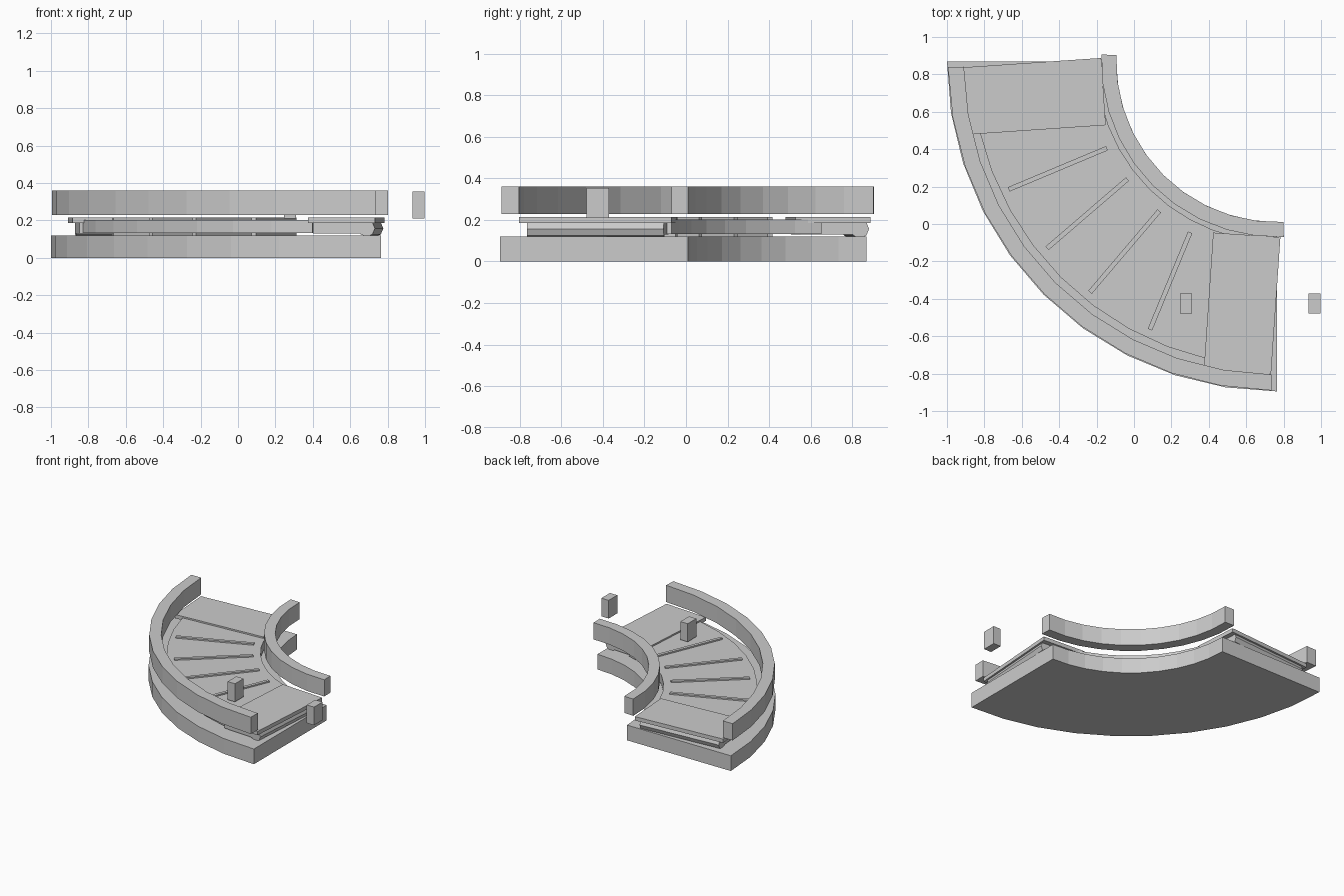
import bpy, bmesh
from math import radians, cos, sin, pi
from mathutils import Matrix, Vector

if "Cube" in bpy.data.objects:
    bpy.data.objects.remove(bpy.data.objects["Cube"])

CX, CY = 0.765, 0.87          # centre of the bend


def finish(bm, name):
    bmesh.ops.recalc_face_normals(bm, faces=bm.faces)
    me = bpy.data.meshes.new(name)
    bm.to_mesh(me)
    bm.free()
    ob = bpy.data.objects.new(name, me)
    bpy.context.collection.objects.link(ob)
    return ob


def arc(name, r0, r1, z0, z1, a0=180, a1=270, n=10):
    """Curved bar with rectangular section swept around the bend centre."""
    bm = bmesh.new()
    rings = []
    for i in range(n + 1):
        a = radians(a0 + (a1 - a0) * i / n)
        rings.append([bm.verts.new((CX + r * cos(a), CY + r * sin(a), z))
                      for r, z in ((r0, z0), (r1, z0), (r1, z1), (r0, z1))])
    for p, q in zip(rings, rings[1:]):
        for k in range(4):
            bm.faces.new((p[k], p[(k + 1) % 4], q[(k + 1) % 4], q[k]))
    bm.faces.new(rings[0])
    bm.faces.new(rings[-1])
    return finish(bm, name)


def box(name, center, size, angle=0):
    bm = bmesh.new()
    bmesh.ops.create_cube(bm, size=1)
    bmesh.ops.scale(bm, vec=size, verts=bm.verts)
    ob = finish(bm, name)
    ob.location = center
    ob.rotation_euler.z = radians(angle)
    return ob


def drum(name, center, radius, length, angle):
    """Low-sided roller lying along the given direction."""
    bm = bmesh.new()
    bmesh.ops.create_cone(bm, cap_ends=True, segments=8, radius1=radius,
                          radius2=radius, depth=length,
                          matrix=Matrix.Rotation(pi / 2, 4, 'Y'))
    ob = finish(bm, name)
    ob.location = center
    ob.rotation_euler.z = radians(angle)
    return ob


# Base and guard rails
arc("base", 0.86, 1.765, 0, 0.12)
arc("outer_rail", 1.675, 1.76, 0.228, 0.36, 181, 269)
arc("inner_rail", 0.86, 0.94, 0.228, 0.36, 177.8, 272.2)

# Curved belt bed
arc("belt_bed", 0.965, 1.635, 0.132, 0.203, 193, 257, 8)

# Straight end sections: cover plate, bed and roller
for tag, c, ang, side in (("left", (-0.53, 0.683), 3.9, 1),
                          ("right", (0.578, -0.425), 86.1, -1)):
    a = radians(ang)
    out = Vector((-sin(a), cos(a), 0)) * side
    p = Vector((c[0], c[1], 0))
    box("end_plate_" + tag, p + Vector((0, 0, 0.2)), (0.735, 0.36, 0.03), ang)
    box("end_bed_" + tag, p - out * 0.02 + Vector((0, 0, 0.16)), (0.66, 0.27, 0.06), ang)
    drum("end_roller_" + tag, p + out * 0.132 + Vector((0, 0, 0.157)), 0.045, 0.66, ang)

# Belt slats on the top and underside
slats = (((-0.67, 0.185), (-0.145, 0.405)), ((-0.465, -0.13), (-0.035, 0.24)),
         ((-0.235, -0.365), (0.135, 0.07)), ((0.085, -0.565), (0.3, -0.045)))
for i, (s, e) in enumerate(slats):
    d = Vector(e) - Vector(s)
    m = (Vector(s) + Vector(e)) / 2
    ang = -d.angle_signed(Vector((1, 0))) * 180 / pi
    ang = abs(ang)
    for side, z in (("top", 0.206), ("under", 0.128)):
        box(f"slat_{side}_{i + 1}", (m.x, m.y, z), (d.length, 0.025, 0.016), ang)

# Sensor blocks
for tag, x in (("inside", 0.277), ("outside", 0.966)):
    box("sensor_" + tag, (x, -0.425, 0.282), (0.064, 0.107, 0.143))
